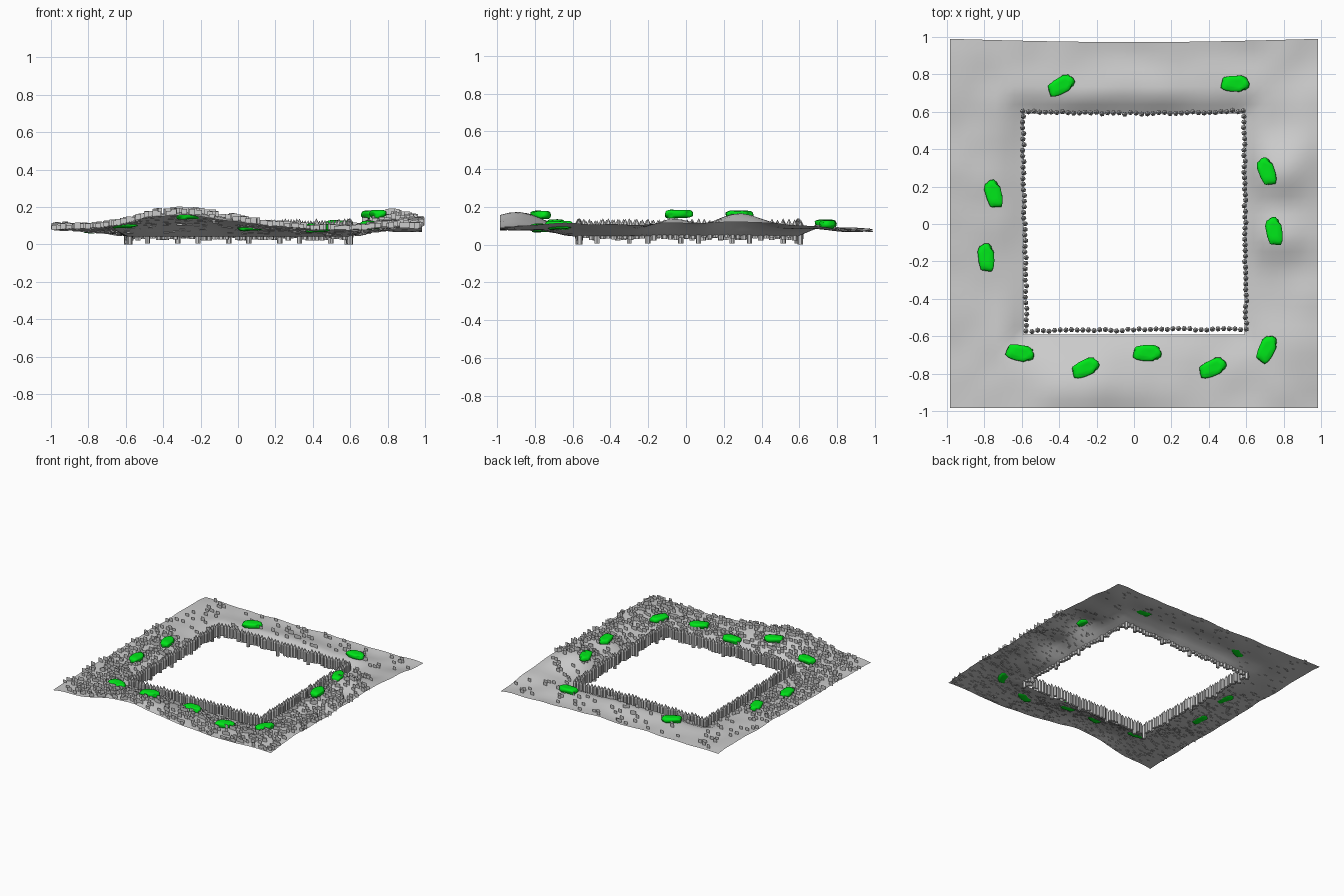
import bpy, bmesh, math, random
from mathutils import Matrix, Vector, noise

if "Cube" in bpy.data.objects:
    bpy.data.objects.remove(bpy.data.objects["Cube"])

random.seed(7)

# Hills: x, y, height, x spread, y spread
HILLS = [(-0.3, -0.86, 0.1, 0.36, 0.24), (0.78, 0.28, 0.095, 0.2, 0.18),
         (0.8, -0.06, 0.06, 0.2, 0.14), (0.78, -0.72, 0.035, 0.2, 0.2),
         (0.95, -0.45, 0.03, 0.2, 0.4), (0.95, 0.4, 0.015, 0.2, 0.3),
         (0.0, 0.69, 0.05, 0.9, 0.16), (-0.75, -0.6, 0.02, 0.2, 0.25),
         (-0.78, 0.2, 0.025, 0.2, 0.3), (0.2, -0.75, 0.015, 0.25, 0.2),
         (1.0, 1.0, -0.015, 0.3, 0.3), (-1.0, -1.0, -0.01, 0.25, 0.25)]


def height(x, y):
    d = max(0.0, (max(abs(x), abs(y)) - 0.59) / 0.4)
    fade = min(1.0, d / 0.22)
    bumps = sum(a * math.exp(-((x - cx) / sx) ** 2 - ((y - cy) / sy) ** 2)
                for cx, cy, a, sx, sy in HILLS)
    rough = 0.014 * noise.noise(Vector((x * 5, y * 5, 0)))
    return 0.043 + 0.036 * min(d, 1) + fade * (bumps + rough)


def make_object(name, bm, smooth=False, mat=None):
    mesh = bpy.data.meshes.new(name)
    bm.to_mesh(mesh)
    bm.free()
    for p in mesh.polygons:
        p.use_smooth = smooth
    ob = bpy.data.objects.new(name, mesh)
    bpy.context.collection.objects.link(ob)
    if mat:
        mesh.materials.append(mat)
    return ob


# Terrain: open rolling sheet with a square opening
bm = bmesh.new()
bmesh.ops.create_grid(bm, x_segments=40, y_segments=40, size=0.985)
hole = [f for f in bm.faces
        if max(abs(f.calc_center_median().x), abs(f.calc_center_median().y)) < 0.58]
bmesh.ops.delete(bm, geom=hole, context='FACES')
for v in bm.verts:
    x, y = v.co.x, v.co.y
    v.co.z = height(x, y)
    if y > 0.6:
        v.co.y += (0.005 - 0.018 * math.cos(x * 1.6)) * (y - 0.6) / 0.4
make_object("terrain", bm, smooth=True)

# Palisade: rows of pointed six-sided stakes around the opening
CORNERS = [(-0.595, 0.605), (0.587, 0.605), (0.6, -0.56), (-0.575, -0.572)]
SIDES = ["back", "right", "front", "left"]
COUNT = 39
for s, side in enumerate(SIDES):
    a, b = Vector(CORNERS[s]), Vector(CORNERS[(s + 1) % 4])
    n = Vector((-(b - a).y, (b - a).x)).normalized()
    bm = bmesh.new()
    for i in range(COUNT):
        sag = -0.014 * math.sin(math.pi * i / COUNT) if side == "back" else 0
        p = a.lerp(b, i / COUNT) + n * (sag + random.uniform(-0.005, 0.005))
        low = 0.005 if i % 9 == 0 else random.uniform(0.02, 0.038)
        if i == 0:
            low = 0.0
        top = random.uniform(0.098, 0.112)
        turn = Matrix.Rotation(random.uniform(0, 1), 4, 'Z')
        for r2, z0, z1 in ((0.0145, low, top), (0.001, top, top + 0.027)):
            bmesh.ops.create_cone(
                bm, cap_ends=True, segments=6, radius1=0.0145, radius2=r2, depth=z1 - z0,
                matrix=Matrix.Translation((p.x, p.y, (z0 + z1) / 2)) @ turn)
    make_object(side + "_palisade", bm)

# Bushes: low lumpy green clumps with blocky outlines
green = bpy.data.materials.new("bush_green")
green.diffuse_color = (0.0, 0.8, 0.01, 1)
green.use_nodes = True
green.node_tree.nodes["Principled BSDF"].inputs["Base Color"].default_value = green.diffuse_color
BUSHES = [(-0.39, 0.74, 30), (0.54, 0.75, 0), (0.71, 0.28, 110), (0.75, -0.04, 100),
          (0.71, -0.67, 65), (0.42, -0.77, 25), (0.07, -0.69, 0), (-0.26, -0.77, 25),
          (-0.61, -0.69, -10), (-0.79, -0.18, 95), (-0.75, 0.16, 105)]
for i, (x, y, rot) in enumerate(BUSHES):
    bm = bmesh.new()
    bmesh.ops.create_icosphere(bm, subdivisions=3, radius=1)
    for v in bm.verts:
        k = 1 + 0.25 * noise.noise(v.co * 1.7 + Vector((3, 1, 2)))
        q = [math.copysign(abs(c) ** 0.65, c) * k for c in v.co]
        v.co = Vector((q[0] * 0.07, q[1] * 0.041, q[2] * 0.024))
    ob = make_object("bush_%d" % (i + 1), bm, smooth=True, mat=green)
    ob.location = (x, y, height(x, y) + (0.035 if i == 3 else 0.017))
    ob.rotation_euler.z = math.radians(rot)

# Grass: small upright cards facing the front, thinning out toward the back
bm = bmesh.new()
made = 0
while made < 1100:
    x, y = random.uniform(-0.985, 0.985), random.uniform(-0.975, 0.96)
    if max(abs(x), abs(y)) < 0.63:
        continue
    if y > 0.35 and random.random() > 0.15:
        continue
    w, h = 0.015, random.uniform(0.024, 0.034)
    z = height(x, y) - 0.003
    quad = [(x - w, y, z), (x + w, y, z), (x + w, y, z + h), (x - w, y, z + h)]
    bm.faces.new([bm.verts.new(c) for c in quad])
    made += 1
make_object("grass_cards", bm)
